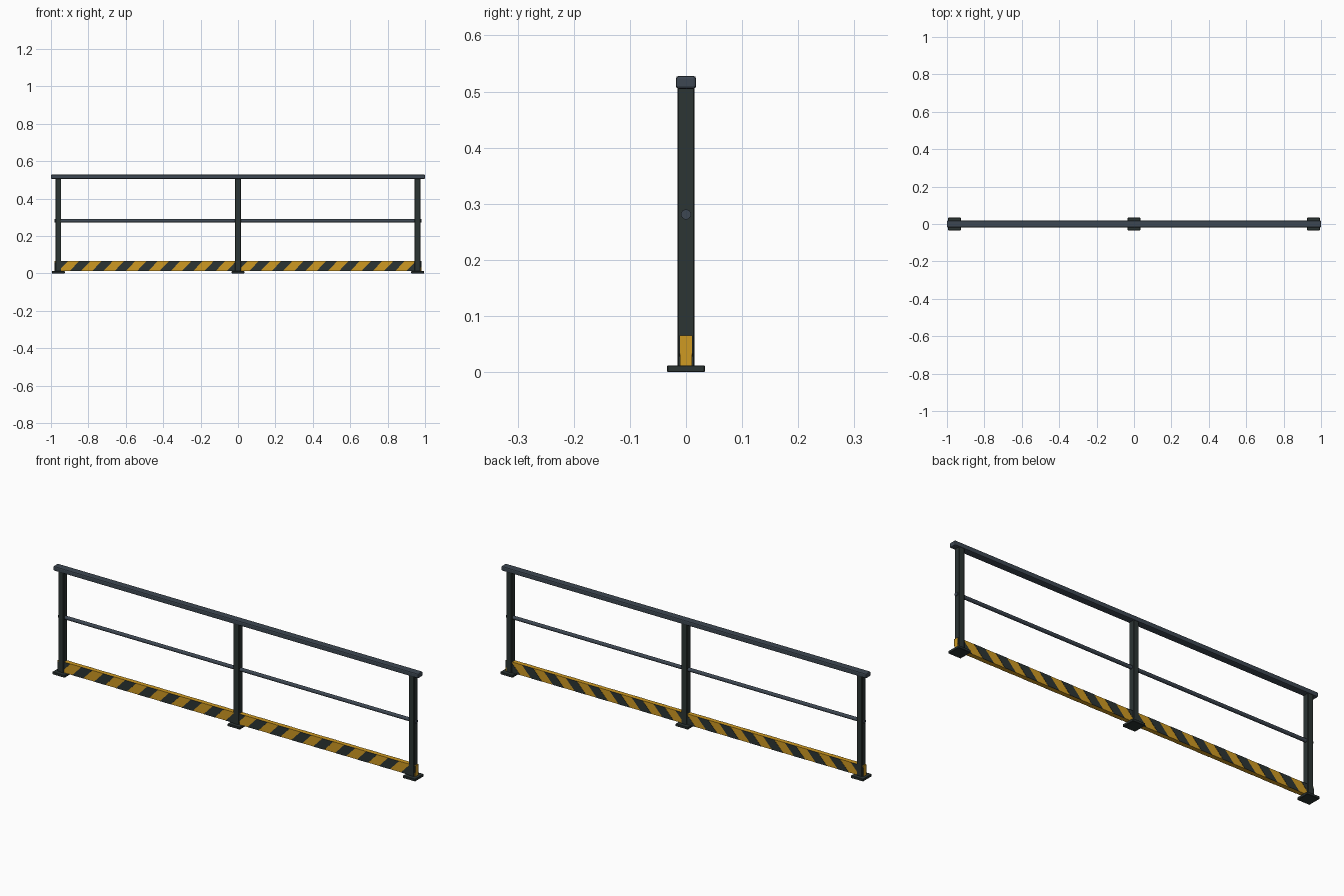
import bpy, bmesh
from mathutils import Vector

cube = bpy.data.objects.get("Cube")
if cube:
    bpy.data.objects.remove(cube)


def material(name, colour):
    m = bpy.data.materials.new(name)
    m.use_nodes = True
    m.diffuse_color = (*colour, 1)
    m.node_tree.nodes["Principled BSDF"].inputs["Base Color"].default_value = (*colour, 1)
    return m


charcoal = material("charcoal paint", (0.025, 0.035, 0.034))
slate = material("slate blue paint", (0.048, 0.064, 0.085))
yellow = material("safety yellow", (0.62, 0.32, 0.016))


def finish(name, bm, mat, bevel=0.0, segments=1):
    bmesh.ops.recalc_face_normals(bm, faces=bm.faces)
    mesh = bpy.data.meshes.new(name)
    bm.to_mesh(mesh)
    bm.free()
    mesh.materials.append(mat)
    ob = bpy.data.objects.new(name, mesh)
    bpy.context.collection.objects.link(ob)
    if bevel:
        mod = ob.modifiers.new("soft edges", "BEVEL")
        mod.width, mod.segments = bevel, segments
    return ob


def box(name, low, high, mat, bevel=0.0, segments=1):
    low, high = Vector(low), Vector(high)
    bm = bmesh.new()
    bmesh.ops.create_cube(bm, size=1)
    bmesh.ops.scale(bm, vec=high - low, verts=bm.verts)
    bmesh.ops.translate(bm, vec=(low + high) / 2, verts=bm.verts)
    return finish(name, bm, mat, bevel, segments)


# Posts on foot plates
for side, x in (("right", -0.96), ("middle", 0), ("left", 0.96)):
    box(side + "_post", (x - 0.015, -0.015, 0.008), (x + 0.015, 0.015, 0.51), charcoal, 0.002)
    box(side + "_foot_plate", (x - 0.034, -0.034, 0), (x + 0.034, 0.034, 0.012), charcoal, 0.0015)

# Handrail
box("handrail", (-1, -0.018, 0.505), (1, 0.018, 0.528), slate, 0.005, 2)

# Round middle rail
bpy.ops.mesh.primitive_cylinder_add(vertices=16, radius=0.009, depth=1.96,
                                    location=(0, 0, 0.281), rotation=(0, 1.5708, 0))
rail = bpy.context.object
rail.name = "middle_rail"
rail.data.materials.append(slate)
bpy.ops.object.shade_smooth_by_angle()

# Toe board with slanted warning stripes on both faces
END, BOTTOM, TOP, FACE = 0.98, 0.012, 0.065, 0.011
PITCH, WIDTH, SLANT = 0.12, 0.06, 0.05
box("toe_board", (-END, -FACE, BOTTOM), (END, FACE, TOP), yellow)
bm = bmesh.new()
for y in (-FACE, FACE):
    out = 0.001 if y > 0 else -0.001
    for i in range(18):
        x = -1.02 + i * PITCH
        corners = ((x, BOTTOM), (x + WIDTH, BOTTOM), (x + WIDTH + SLANT, TOP), (x + SLANT, TOP))
        face = bm.faces.new([bm.verts.new((cx, y, cz)) for cx, cz in corners])
        solid = bmesh.ops.extrude_face_region(bm, geom=[face])
        moved = [v for v in solid["geom"] if isinstance(v, bmesh.types.BMVert)]
        bmesh.ops.translate(bm, vec=(0, out, 0), verts=moved)
# Trim the stripes flush with the board ends
for side in (-1, 1):
    cut = bmesh.ops.bisect_plane(bm, geom=bm.verts[:] + bm.edges[:] + bm.faces[:],
                                 plane_co=(side * END, 0, 0), plane_no=(side, 0, 0), clear_outer=True)
    edges = [e for e in cut["geom_cut"] if isinstance(e, bmesh.types.BMEdge)]
    bmesh.ops.holes_fill(bm, edges=edges)
finish("warning_stripes", bm, charcoal)
